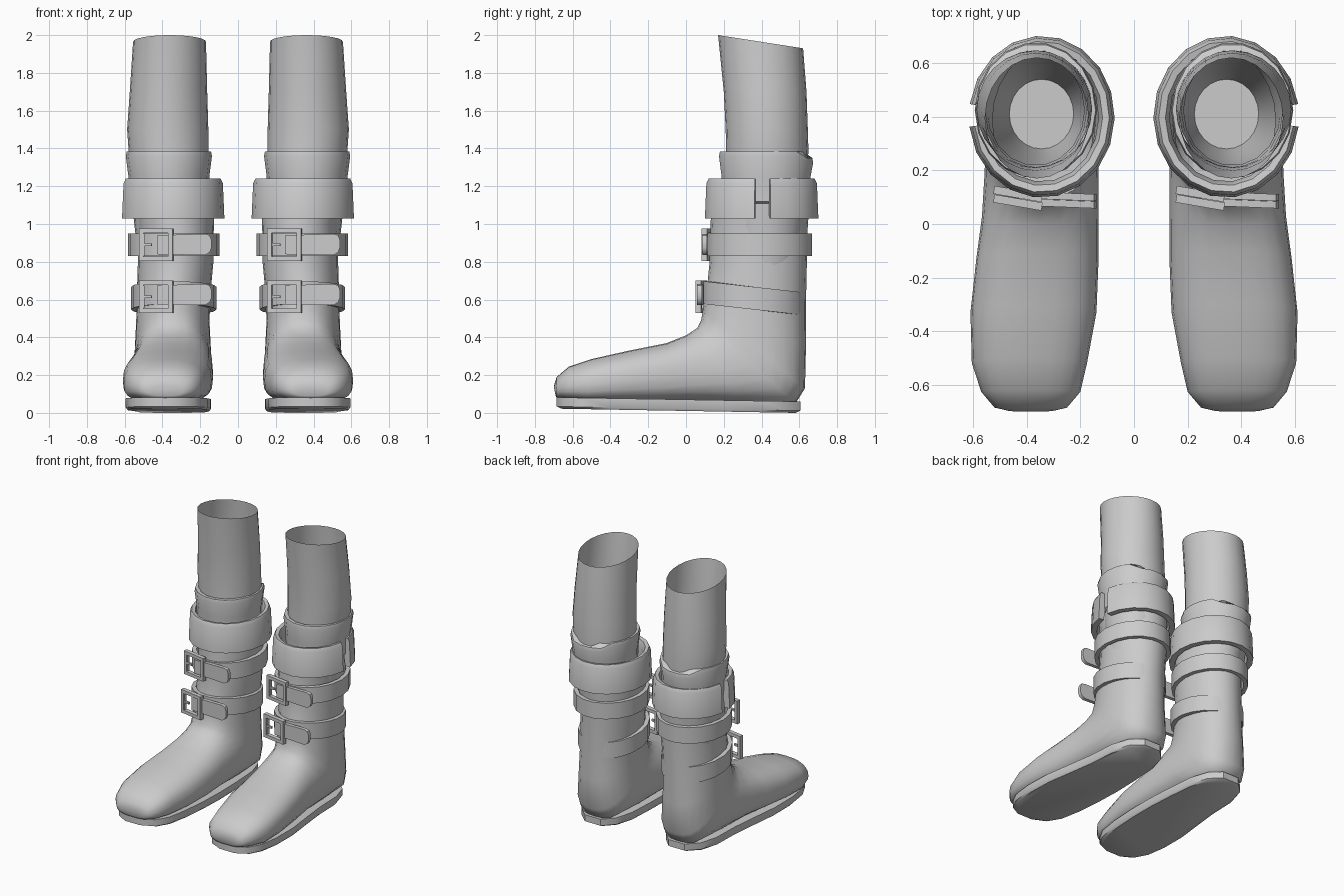
import bpy, bmesh, math
from mathutils import Matrix, Vector

if "Cube" in bpy.data.objects:
    bpy.data.objects.remove(bpy.data.objects["Cube"])

mat = bpy.data.materials.new("plain_grey")
mat.diffuse_color = (0.6, 0.6, 0.6, 1)
mat.use_nodes = True
mat.node_tree.nodes["Principled BSDF"].inputs["Base Color"].default_value = mat.diffuse_color


def finish(name, bm, mirror=1, angle=40):
    """Turn a bmesh into a smooth-shaded object, flipped in x for the left boot."""
    for v in bm.verts:
        v.co.x *= mirror
    bmesh.ops.recalc_face_normals(bm, faces=bm.faces)
    me = bpy.data.meshes.new(name)
    bm.to_mesh(me)
    bm.free()
    me.materials.append(mat)
    ob = bpy.data.objects.new(name, me)
    bpy.context.collection.objects.link(ob)
    bpy.ops.object.select_all(action='DESELECT')
    ob.select_set(True)
    bpy.context.view_layer.objects.active = ob
    bpy.ops.object.shade_smooth_by_angle(angle=math.radians(angle))
    return ob


def bridge(bm, a, b, closed=True):
    n = len(a)
    for i in range(n if closed else n - 1):
        j = (i + 1) % n
        bm.faces.new((a[i], a[j], b[j], b[i]))


def loft(sections, seg=24):
    """Section: back/sole point (y, z), front/top point (y, z), centre x, half width, squareness."""
    bm = bmesh.new()
    rings = []
    for ay, az, by, bz, cx, hw, n in sections:
        ring = []
        for i in range(seg):
            t = 2 * math.pi * i / seg
            u, v = math.cos(t), math.sin(t)
            u = math.copysign(abs(u) ** (2 / n), u)
            f = (1 + math.copysign(abs(v) ** (2 / n), v)) / 2
            f **= 1 + 0.5 * (n - 2)
            ring.append(bm.verts.new((cx + hw * u, ay + (by - ay) * f, az + (bz - az) * f)))
        rings.append(ring)
    for a, b in zip(rings, rings[1:]):
        bridge(bm, a, b)
    bm.faces.new(rings[0])
    return bm


def band(cx, cy, rx, ry, profile, start=0, sweep=360, seg=18, tilt=0):
    """Sweep a closed (offset, z) profile around an ellipse, fully or partly."""
    bm = bmesh.new()
    full = sweep == 360
    rings = []
    for i in range(seg if full else seg + 1):
        a = math.radians(start + sweep * i / seg)
        c, s = math.cos(a), math.sin(a)
        rings.append([bm.verts.new((cx + (rx + o) * c, cy + (ry + o) * s, z + tilt * s))
                      for o, z in profile])
    for a, b in zip(rings, rings[1:]):
        bridge(bm, a, b)
    if full:
        bridge(bm, rings[-1], rings[0])
    else:
        bm.faces.new(rings[0])
        bm.faces.new(rings[-1])
    return bm


def box(bm, centre, size):
    m = Matrix.Translation(centre) @ Matrix.Diagonal((*size, 1))
    bmesh.ops.create_cube(bm, size=1, matrix=m)


# Foot and shaft sections, toe to cuff
BOOT = [
    (-.690, .09, -.70, .14, .385, .09, 2.3),
    (-.685, .08, -.685, .19, .385, .135, 2.4),
    (-.63, .07, -.62, .245, .385, .185, 2.5),
    (-.53, .06, -.50, .285, .390, .215, 2.6),
    (-.35, .06, -.30, .330, .375, .235, 2.6),
    (-.15, .06, -.10, .370, .360, .228, 2.6),
    (.05, .06, .00, .410, .350, .217, 2.5),
    (.30, .05, .06, .450, .345, .212, 2.4),
    (.58, .05, .08, .490, .345, .208, 2.3),
    (.63, .13, .09, .550, .345, .202, 2.2),
    (.635, .35, .10, .630, .345, .194, 2.1),
    (.635, .58, .115, .70, .340, .195, 2),
    (.64, .80, .125, .80, .330, .200, 2),
    (.645, 1.0, .13, 1.0, .328, .200, 2),
    (.665, 1.2, .14, 1.2, .345, .220, 2),
]
# Leg sections, hidden foot end to open top
LEG = [
    (.54, .30, .28, .30, .345, .12, 2),
    (.58, .60, .24, .60, .345, .16, 2),
    (.64, 1.1, .215, 1.1, .360, .20, 2),
    (.648, 1.4, .212, 1.4, .368, .212, 2),
    (.645, 1.5, .21, 1.5, .372, .215, 2),
    (.638, 1.7, .20, 1.7, .368, .205, 2),
    (.62, 1.93, .17, 2.0, .3625, .193, 2),
]
# Sole outline: y, inner x, outer x
SOLE = [(-.685, .33, .45), (-.64, .235, .53), (-.55, .185, .575), (-.4, .16, .595),
        (-.2, .145, .592), (0, .142, .565), (.2, .15, .54), (.4, .165, .53),
        (.53, .205, .49), (.605, .28, .41)]

for side, s in (("right", 1), ("left", -1)):
    finish(side + "_boot", loft(BOOT), s, 60)
    finish(side + "_leg", loft(LEG), s, 60)

    # Sole slab, a little lower at the heel
    bm = bmesh.new()
    outline = [(i, y) for y, i, o in SOLE] + [(o, y) for y, i, o in reversed(SOLE)]
    rings = []
    for inset, z in ((.96, 0), (1, .012), (1, .06)):
        rings.append([bm.verts.new((.37 + (x - .37) * inset, y * inset, z + .022 * (.605 - y) / 1.29))
                      for x, y in outline])
    bridge(bm, rings[0], rings[1])
    bridge(bm, rings[1], rings[2])
    bm.faces.new(rings[0])
    bm.faces.new(rings[2])
    finish(side + "_sole", bm, s)

    # Inner collar with a dip at the back
    bm = band(.366, .424, .211, .236, [(-.03, 1.1), (0, 1.12), (.003, 1.25), (.017, 1.36),
                                       (.012, 1.385), (-.012, 1.385), (-.022, 1.32)])
    for v in bm.verts:
        if v.co.z > 1.35 and v.co.y > .62:
            v.co.z -= .035
    finish(side + "_collar", bm, s)

    # Folded cuff with a slit on the outer side
    bm = band(.344, .40, .272, .302, [(0, 1.03), (-.008, 1.215), (-.02, 1.24), (-.045, 1.235),
                                      (-.06, 1.19), (-.04, 1.03)], 9, 344, 18)
    finish(side + "_cuff", bm, s)

    # Straps, buckles and strap ends face the same way on both boots
    cx = .34 * s
    for level, z, cy, rx, ry, tilt, by, bz, ty in (
            ("upper", .89, .39, .243, .28, 0, .112, .89, .105),
            ("lower", .607, .36, .226, .272, -.03, .080, .615, .078)):
        label = side + "_" + level
        prof = [(0, z - .06), (0, z + .06), (-.03, z + .06), (-.03, z - .06)]
        finish(label + "_strap", band(cx, cy, rx, ry, prof, seg=18, tilt=tilt))

        # Square buckle frame with prong
        bm = bmesh.new()
        for d in (-1, 1):
            box(bm, (d * .079, 0, 0), (.024, .03, .172))
            box(bm, (0, 0, d * .074), (.134, .03, .024))
        box(bm, (-.05, -.004, 0), (.055, .014, .014))
        box(bm, (-.066, -.004, 0), (.008, .012, .12))
        bm.transform(Matrix.Translation((cx - .093, by, bz)) @ Matrix.Rotation(-.17, 4, 'Z'))
        finish(label + "_buckle", bm)

        # Loose strap end with a clipped tip
        bm = bmesh.new()
        tip = [(-.09, -.05), (.165, -.055), (.19, -.04), (.2, -.015),
               (.2, .025), (.19, .05), (.165, .058), (-.09, .05)]
        front, back = [[bm.verts.new((cx + x, ty + d - .04 * x, z - tilt * .6 + h))
                        for x, h in tip] for d in (-.012, .014)]
        bridge(bm, front, back)
        bm.faces.new(front)
        bm.faces.new(back)
        finish(label + "_strap_end", bm)
